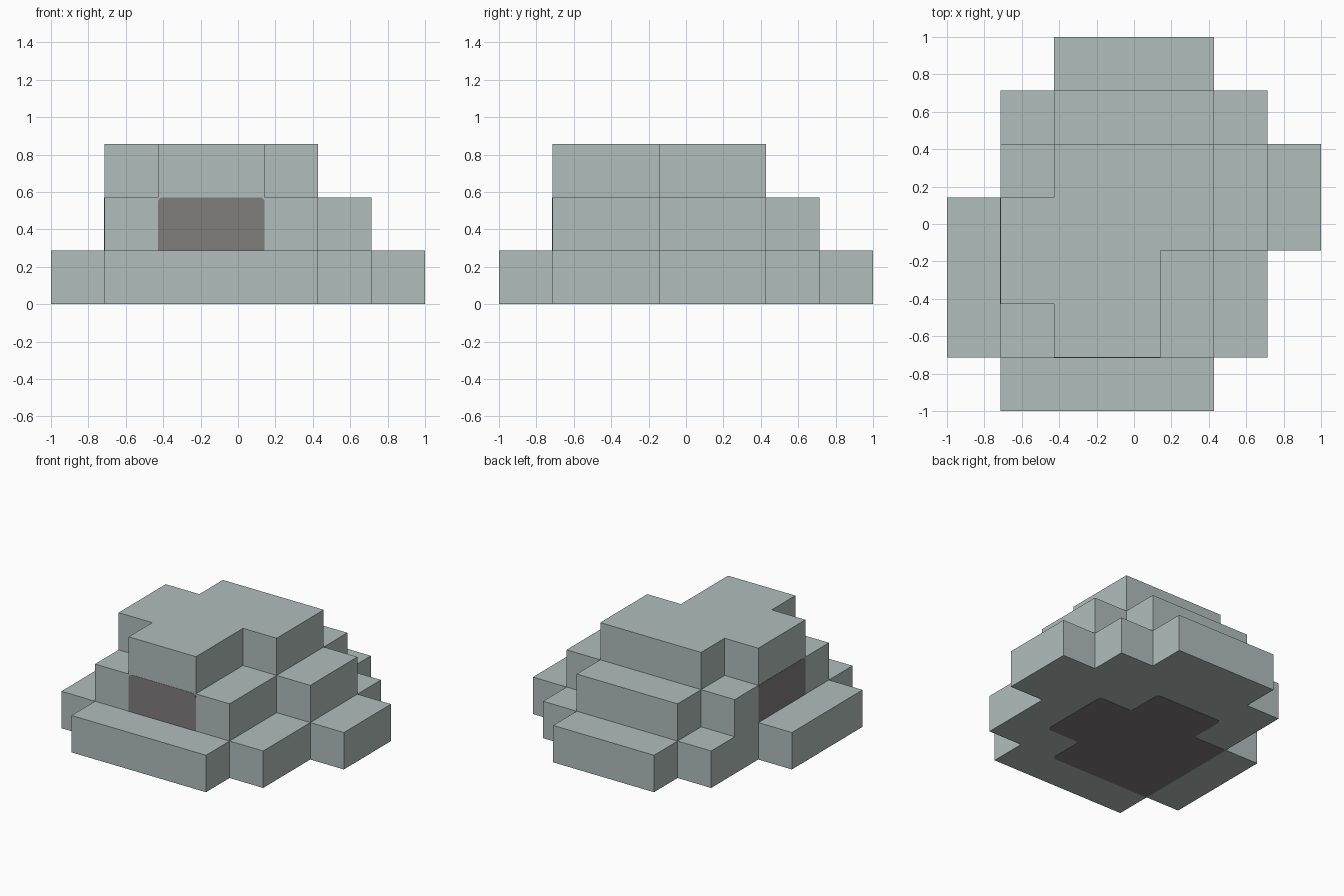
import bpy
import bmesh
from mathutils import Vector, Matrix

cube = bpy.data.objects.get("Cube")
if cube:
    bpy.data.objects.remove(cube, do_unlink=True)

U = 2 / 7        # one block
SKIN = 0.002     # thickness of the dark panels


def material(name, rgb):
    lin = [((c / 255 + 0.055) / 1.055) ** 2.4 for c in rgb] + [1.0]
    mat = bpy.data.materials.new(name)
    mat.use_nodes = True
    mat.diffuse_color = lin
    node = next(n for n in mat.node_tree.nodes if n.type == 'BSDF_PRINCIPLED')
    node.inputs["Base Color"].default_value = lin
    return mat


pale = material("pale grey green", (177, 190, 187))
dark = material("dark warm grey", (128, 124, 124))


def slab(name, outline, z0, z1, mat, matrix=Matrix.Identity(4)):
    """Extrude a flat outline from z0 to z1, then place it with a matrix."""
    bm = bmesh.new()
    face = bm.faces.new([bm.verts.new((x, y, z0)) for x, y in outline])
    ext = bmesh.ops.extrude_face_region(bm, geom=[face], use_keep_orig=True)
    top = [v for v in ext["geom"] if isinstance(v, bmesh.types.BMVert)]
    bmesh.ops.translate(bm, verts=top, vec=(0, 0, z1 - z0))
    bmesh.ops.recalc_face_normals(bm, faces=bm.faces)
    bm.transform(matrix)
    mesh = bpy.data.meshes.new(name)
    bm.to_mesh(mesh)
    bm.free()
    mesh.materials.append(mat)
    obj = bpy.data.objects.new(name, mesh)
    bpy.context.collection.objects.link(obj)
    return obj


def blocks(points):
    return [Vector(p) * U for p in points]


def rounded(points, sharp=(), r=0.03, steps=4):
    """Round every corner of an outline except the listed ones."""
    out = []
    for i, p in enumerate(points):
        if i in sharp:
            out.append(p)
            continue
        a = p + (points[i - 1] - p).normalized() * r
        b = p + (points[(i + 1) % len(points)] - p).normalized() * r
        for k in range(steps + 1):
            t = k / steps
            out.append(a * (1 - t) ** 2 + p * 2 * t * (1 - t) + b * t * t)
    return out


# Stepped tiers, outlines measured in blocks
base = [(-2.5, -3.5), (1.5, -3.5), (1.5, -2.5), (2.5, -2.5), (2.5, -.5), (3.5, -.5),
        (3.5, 1.5), (2.5, 1.5), (2.5, 2.5), (1.5, 2.5), (1.5, 3.5), (-1.5, 3.5),
        (-1.5, 2.5), (-2.5, 2.5), (-2.5, .5), (-3.5, .5), (-3.5, -2.5), (-2.5, -2.5)]
middle = [(-2.5, -2.5), (1.5, -2.5), (1.5, -.5), (2.5, -.5), (2.5, 1.5),
          (1.5, 1.5), (1.5, 2.5), (-1.5, 2.5), (-1.5, 1.5), (-2.5, 1.5)]
upper = [(-1.5, -2.5), (.5, -2.5), (.5, -.5), (1.5, -.5), (1.5, 1.5),
         (-1.5, 1.5), (-1.5, .5), (-2.5, .5), (-2.5, -1.5), (-1.5, -1.5)]
slab("base_tier", blocks(base), SKIN, U, pale)
slab("middle_tier", blocks(middle), U, 2 * U, pale)
slab("upper_tier", blocks(upper), 2 * U, 3 * U, pale)

# Dark panel under the base
floor = [(-2.5, -2.5), (.5, -2.5), (.5, -1.5), (1.5, -1.5), (1.5, .5), (.5, .5),
         (.5, 1.5), (-1.5, 1.5), (-1.5, .5), (-2.5, .5)]
slab("underside_panel", rounded(blocks(floor), sharp=(0,)), 0, SKIN, dark)

# Dark wall panels, two blocks wide with rounded top corners
panel = rounded(blocks([(-1, 0), (1, 0), (1, 1), (-1, 1)]), sharp=(0, 1))
upright = Matrix.Rotation(1.5707963, 4, 'X')
to_side = Matrix.Rotation(-1.5707963, 4, 'Z')
slab("front_panel", panel, 0, SKIN, dark,
     Matrix.Translation((-.5 * U, -2.5 * U, U)) @ upright)
slab("side_panel", panel, 0, SKIN, dark,
     Matrix.Translation((-2.5 * U, -.5 * U, U)) @ to_side @ upright)
